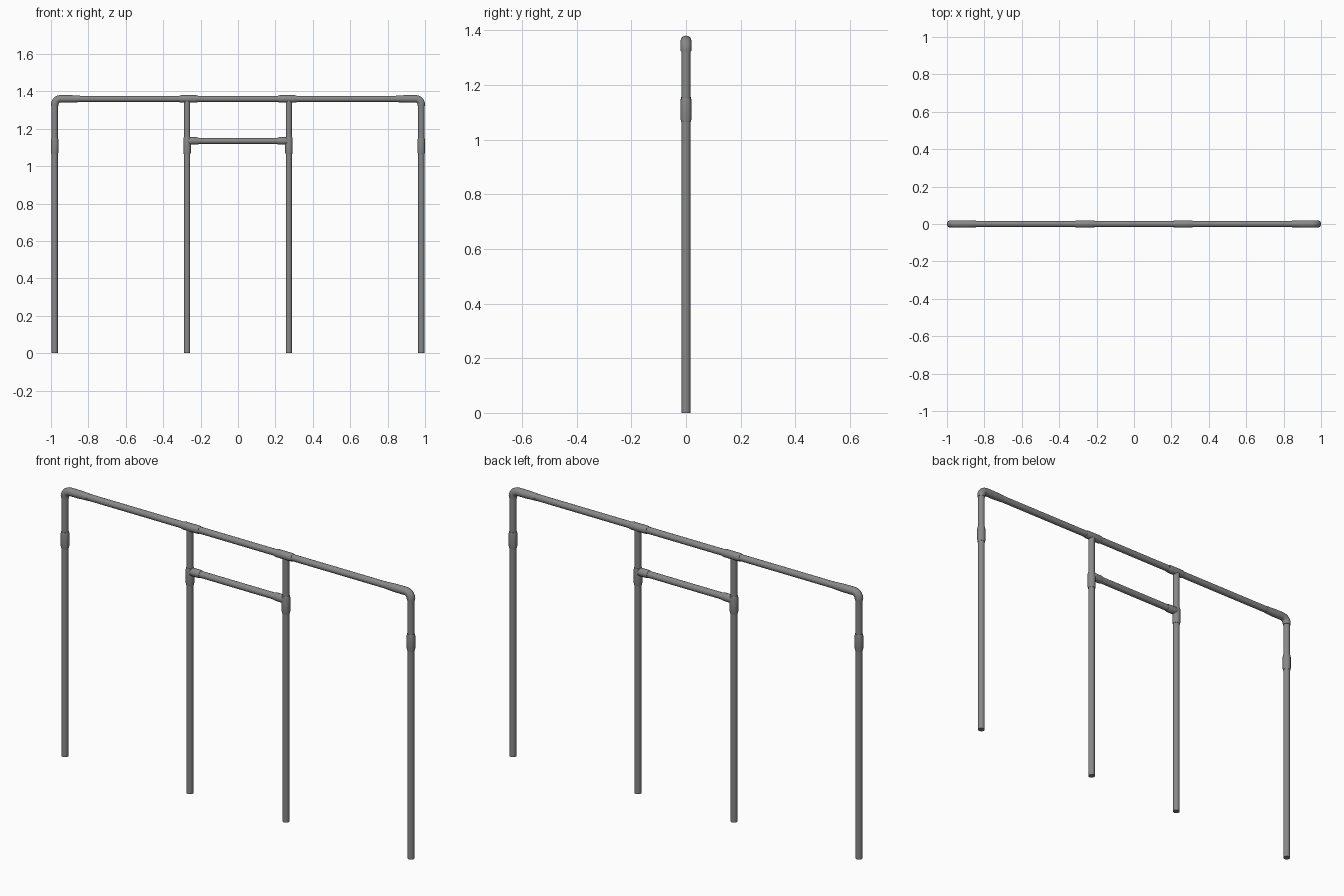
import bpy, bmesh, math
from mathutils import Vector

cube = bpy.data.objects.get("Cube")
if cube:
    bpy.data.objects.remove(cube, do_unlink=True)

steel = bpy.data.materials.new("grey_steel")
steel.use_nodes = True
colour = (0.25, 0.25, 0.25, 1)
steel.diffuse_color = colour
steel.node_tree.nodes["Principled BSDF"].inputs["Base Color"].default_value = colour

SIDES = 20
PIPE, SLEEVE = 0.0165, 0.02
TOP, BAR = 1.36, 1.135        # pipe axis heights
OUTER, INNER = 0.98, 0.272    # leg axis positions


def tube(name, path):
    """Sweep a capped round section along (x, z, radius) stations in the y = 0 plane."""
    bm = bmesh.new()
    pts = [Vector((x, 0, z)) for x, z, r in path]
    rings = []
    for i, p in enumerate(pts):
        tangent = (pts[min(i + 1, len(pts) - 1)] - pts[max(i - 1, 0)]).normalized()
        across = Vector((0, 1, 0))
        normal = across.cross(tangent)
        r = path[i][2]
        angles = [math.tau * k / SIDES for k in range(SIDES)]
        rings.append([bm.verts.new(p + r * (math.cos(a) * normal + math.sin(a) * across))
                      for a in angles])
    for a, b in zip(rings, rings[1:]):
        for k in range(SIDES):
            j = (k + 1) % SIDES
            bm.faces.new((a[k], a[j], b[j], b[k]))
    bm.faces.new(rings[0])
    bm.faces.new(rings[-1])
    bmesh.ops.recalc_face_normals(bm, faces=bm.faces)
    mesh = bpy.data.meshes.new(name)
    bm.to_mesh(mesh)
    bm.free()
    mesh.materials.append(steel)
    obj = bpy.data.objects.new(name, mesh)
    bpy.context.collection.objects.link(obj)
    bpy.ops.object.select_all(action="DESELECT")
    obj.select_set(True)
    bpy.context.view_layer.objects.active = obj
    bpy.ops.object.shade_smooth_by_angle(angle=math.radians(35))
    return obj


def sleeve(name, start, end):
    """Fitting with slightly tapered ends between two (x, z) points."""
    a, b = Vector(start), Vector(end)
    step = (b - a).normalized() * 0.01
    tube(name, [(*a, PIPE + 0.0015), (*(a + step), SLEEVE),
                (*(b - step), SLEEVE), (*b, PIPE + 0.0015)])


# Horizontal pipes
tube("top_rail", [(-0.94, TOP, PIPE), (0.94, TOP, PIPE)])
tube("cross_bar", [(-INNER, BAR, PIPE), (INNER, BAR, PIPE)])

for side, s in (("left", 1), ("right", -1)):
    # Legs
    tube(f"{side}_outer_leg", [(s * OUTER, 0, PIPE), (s * OUTER, 1.33, PIPE)])
    tube(f"{side}_inner_leg", [(s * INNER, 0, PIPE), (s * INNER, TOP, PIPE)])

    # Corner elbow with a long tapered socket on the rail
    bend = 0.03
    arc = [(s * (OUTER - bend + bend * math.cos(t)), TOP - bend + bend * math.sin(t), SLEEVE)
           for t in (math.pi / 2 * k / 8 for k in range(9))]
    tube(f"{side}_elbow", [(s * OUTER, 1.322, SLEEVE - 0.001)] + arc
         + [(s * 0.9, TOP, SLEEVE), (s * 0.845, TOP, PIPE + 0.001)])

    # Couplings on the legs, tees on the rail, sockets on the cross bar
    sleeve(f"{side}_outer_coupling", (s * OUTER, 1.065), (s * OUTER, 1.15))
    sleeve(f"{side}_inner_coupling", (s * INNER, 1.065), (s * INNER, 1.155))
    sleeve(f"{side}_rail_tee", (s * 0.215, TOP), (s * 0.312, TOP))
    sleeve(f"{side}_bar_socket", (s * 0.21, BAR), (s * INNER, BAR))
